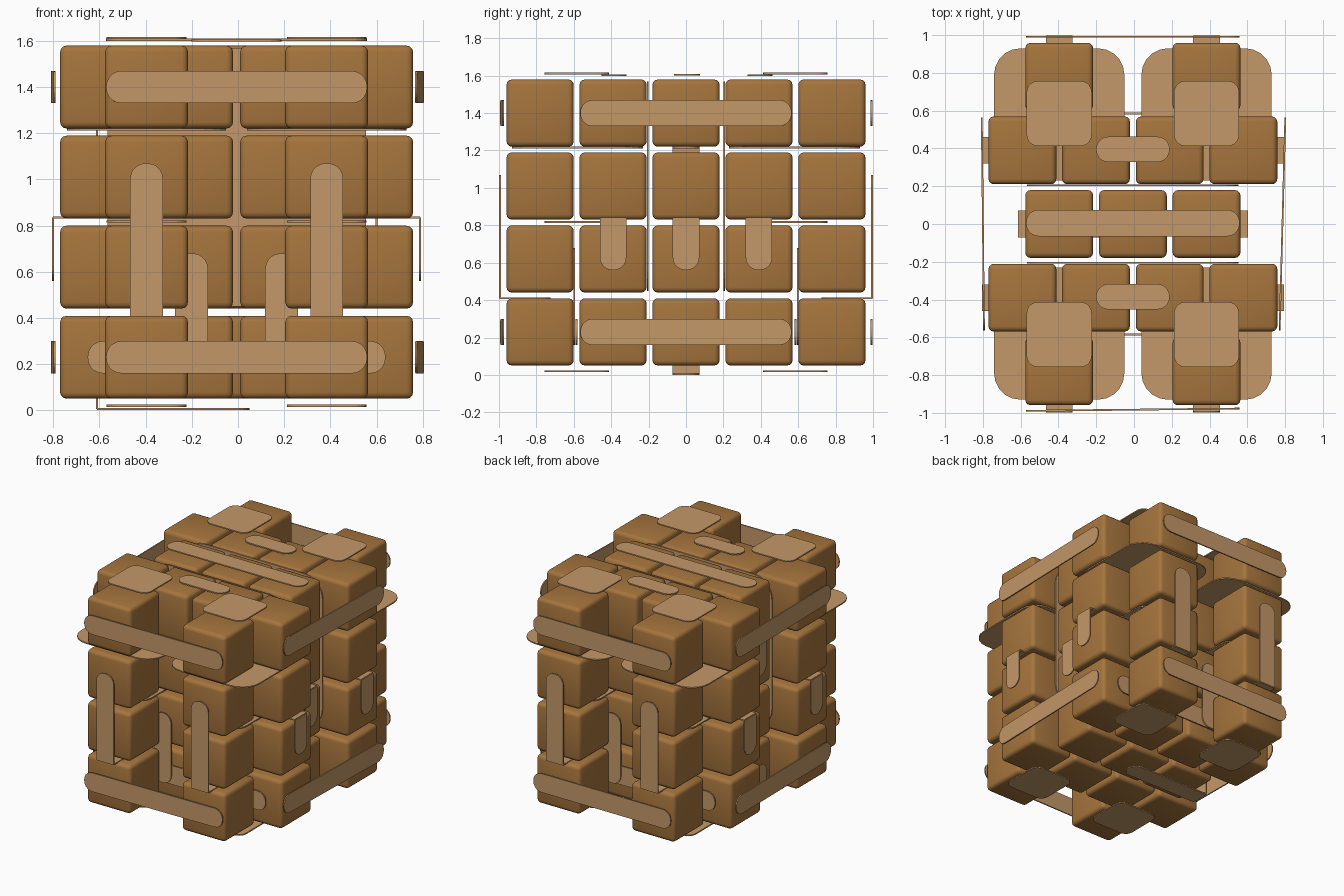
import bpy, bmesh, math
from mathutils import Vector

if "Cube" in bpy.data.objects:
    bpy.data.objects.remove(bpy.data.objects["Cube"])

def lin(c):
    return tuple(((v / 255 + 0.055) / 1.055) ** 2.4 if v > 10 else v / 255 / 12.92 for v in c) + (1,)

def mat(name, rgb):
    m = bpy.data.materials.new(name)
    m.diffuse_color = lin(rgb)
    m.use_nodes = True
    m.node_tree.nodes["Principled BSDF"].inputs["Base Color"].default_value = m.diffuse_color
    return m

BROWN = mat("crate brown", (166, 117, 61))
TAN = mat("strap tan", (196, 152, 104))
CX = -0.006          # slight sideways offset of the stack
X, Y, Z = Vector((1, 0, 0)), Vector((0, 1, 0)), Vector((0, 0, 1))

def add(name, bm, m):
    me = bpy.data.meshes.new(name)
    bm.to_mesh(me)
    bm.free()
    me.materials.append(m)
    ob = bpy.data.objects.new(name, me)
    bpy.context.collection.objects.link(ob)
    return ob

def plate(name, c, u, v, w, h, r, round_low=True, round_high=True, t=0.009):
    """Thin slab centred at c, w along u, h along v; low/high ends of v may be rounded."""
    bm = bmesh.new()
    u, v, c = u.normalized(), v.normalized(), Vector(c)
    n = u.cross(v)
    pts = []
    for k, (sx, sy) in enumerate(((1, 1), (-1, 1), (-1, -1), (1, -1))):
        if not (round_high if sy > 0 else round_low):
            pts.append((sx * w / 2, sy * h / 2))
            continue
        for i in range(6):
            a = math.pi / 2 * (k + i / 5)
            pts.append((sx * (w / 2 - r) + r * math.cos(a), sy * (h / 2 - r) + r * math.sin(a)))
    f = bm.faces.new([bm.verts.new(c + u * a + v * b - n * t / 2) for a, b in pts])
    ext = bmesh.ops.extrude_face_region(bm, geom=[f])
    bmesh.ops.translate(bm, vec=n * t, verts=[g for g in ext["geom"] if isinstance(g, bmesh.types.BMVert)])
    bmesh.ops.recalc_face_normals(bm, faces=bm.faces)
    return add(name, bm, TAN)

def l_strap(name, corner, inward, up, length, depth):
    """Strap bent at corner: one leg along the wall, one leg going inward."""
    c = Vector(corner)
    side = inward.cross(up)
    plate(name + "_wall", c + up * length / 2, side, up, 0.142, length, 0.066, round_low=False)
    plate(name + "_inner", c + inward * depth / 2, side, inward, 0.142, depth, 0.066, round_low=False)

# Rounded crates: five rows of 2, 3 or 4, stacked four high
rows = {-0.78: (-0.39, 0.39), -0.39: (-0.585, -0.195, 0.195, 0.585), 0: (-0.39, 0, 0.39),
        0.39: (-0.585, -0.195, 0.195, 0.585), 0.78: (-0.39, 0.39)}
bm = bmesh.new()
bmesh.ops.create_cube(bm, size=0.359)
bmesh.ops.bevel(bm, geom=bm.edges[:], offset=0.028, segments=3, profile=0.5, affect='EDGES')
for f in bm.faces:
    f.smooth = True
first = add("crate", bm, BROWN)
first.location = (CX - 0.39, -0.78, 0.23)
for level in range(4):
    for y, xs in rows.items():
        for x in xs:
            if (level, y, x) == (0, -0.78, -0.39):
                continue
            ob = bpy.data.objects.new("crate", first.data)
            ob.location = (CX + x, y, 0.23 + 0.39 * level)
            bpy.context.collection.objects.link(ob)

# Square pads on top, underneath and between layers
for sx in (-1, 1):
    for sy in (-1, 1):
        for z in (0.02, 0.818, 1.612):
            plate("square_pad", (CX + sx * 0.39, sy * 0.585, z), X, Y, 0.345, 0.345, 0.06)
        plate("large_pad", (CX + sx * 0.39, sy * 0.58, 1.216), X, Y, 0.69, 0.7, 0.14)

# Flat strips along the top
plate("top_middle_strip", (CX, 0.005, 1.605), Y, X, 0.14, 1.13, 0.066)
for y in (-0.385, 0.395):
    plate("top_short_strip", (CX, y, 1.602), Y, X, 0.135, 0.39, 0.066)

# Horizontal bands around the top and bottom layers
for z in (0.23, 1.40):
    plate("front_band", (CX, -0.983, z), Z, Vector((1.13, 0.012, 0)), 0.14, 1.13, 0.066)
    plate("back_band", (CX, 0.992, z), Z, X, 0.14, 1.13, 0.066)
    plate("right_band", (0.786, 0, z), Z, Vector((0.03, 1.12, 0)), 0.14, 1.13, 0.066)
    plate("left_band", (-0.8, 0, z), Z, Vector((-0.012, 1.12, 0)), 0.14, 1.13, 0.066)

for s in (-1, 1):
    # Inset bands and upright straps on the second rows
    plate("inset_band", (CX, s * 0.585, 0.23), Z, X, 0.14, 1.29, 0.066)
    for x in (-0.195, 0.195):
        plate("inset_upright_strap", (CX + x, s * 0.597, 0.42), X, Z, 0.142, 0.52, 0.066)
    # Tall bent straps on the front and back
    for x in (-0.39, 0.39):
        l_strap("tall_strap", (CX + x, s * 0.994, 0.41), Y * -s, Z, 0.66, 0.27)
    # Hanging bent straps on the sides
    for y in (-0.39, 0.39):
        l_strap("side_strap", (CX + s * 0.795, y, 0.836), X * -s, -Z, 0.275, 0.4)
    # Divider sheets between the rows
    plate("divider_sheet", (CX, s * 0.205, 1.01), X, Z, 1.12, 1.12, 0.15)

# Centre side straps
l_strap("right_centre_strap", (0.6, 0, 0.836), -X, -Z, 0.275, 0.4)
l_strap("left_upper_strap", (-0.61, 0, 1.216), X, -Z, 0.275, 0.5)
l_strap("left_bottom_strap", (-0.61, 0, 0.005), X, Z, 0.275, 0.66)
